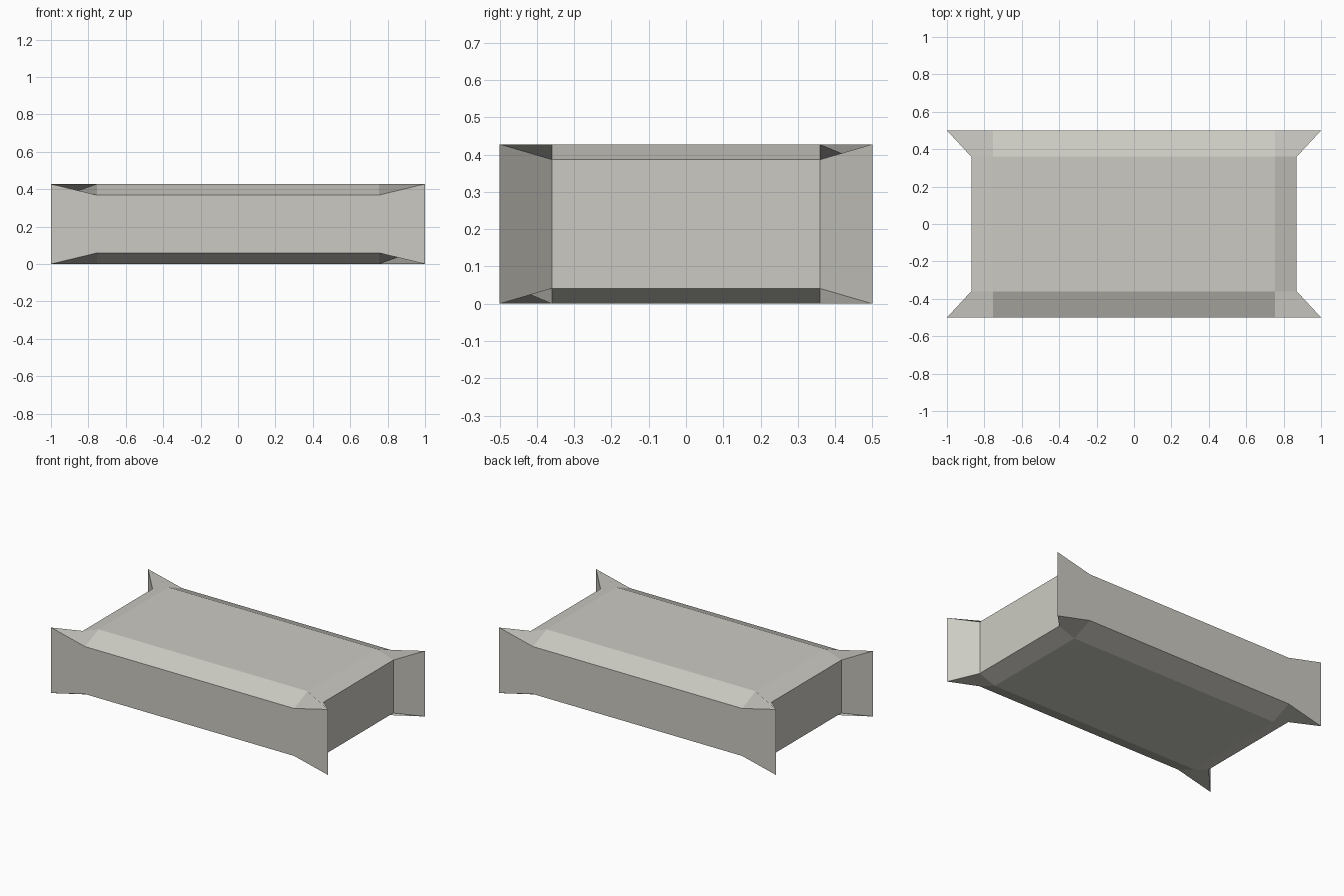
import bpy, bmesh
from mathutils import Vector

if "Cube" in bpy.data.objects:
    bpy.data.objects.remove(bpy.data.objects["Cube"])

# Overall half sizes, and the inset positions next to each flared corner
HX, HY, HZ = 1.0, 0.5, 0.214
PX, PY = 0.755, 0.36     # raised top / bottom panel
SIDE_X = 0.87            # end wall
LONG_Z = HZ - 0.059      # edge height along the long walls
SIDE_Z = HZ - 0.041      # edge height along the end walls

bm = bmesh.new()
corner = {}
for sx in (-1, 1):
    for sy in (-1, 1):
        for sz in (-1, 1):
            pts = dict(tip=(HX, HY, HZ), long=(PX, HY, LONG_Z),
                       side=(SIDE_X, PY, SIDE_Z), panel=(PX, PY, HZ))
            for name, (x, y, z) in pts.items():
                corner[name, sx, sy, sz] = bm.verts.new((sx * x, sy * y, sz * z + HZ))


def face(keys, outward):
    f = bm.faces.new([corner[k] for k in keys])
    f.normal_update()
    if f.normal.dot(Vector(outward)) < 0:
        f.normal_flip()


# Top and bottom: raised panel, sloped bands and flared corner pieces
for sz in (-1, 1):
    up = (0, 0, sz)
    face([("panel", -1, -1, sz), ("panel", 1, -1, sz),
          ("panel", 1, 1, sz), ("panel", -1, 1, sz)], up)
    for s in (-1, 1):
        face([("panel", -1, s, sz), ("panel", 1, s, sz),
              ("long", 1, s, sz), ("long", -1, s, sz)], up)
        face([("panel", s, -1, sz), ("panel", s, 1, sz),
              ("side", s, 1, sz), ("side", s, -1, sz)], up)
        for sy in (-1, 1):
            # The fold of each corner piece alternates around the body
            if s * sy * sz > 0:
                order = ("side", "tip", "long", "panel")
            else:
                order = ("panel", "long", "tip", "side")
            face([(n, s, sy, sz) for n in order], up)

for s in (-1, 1):
    # Long flat walls
    face([("tip", -1, s, -1), ("long", -1, s, -1), ("long", 1, s, -1), ("tip", 1, s, -1),
          ("tip", 1, s, 1), ("long", 1, s, 1), ("long", -1, s, 1), ("tip", -1, s, 1)],
         (0, s, 0))
    # Recessed end walls with a flap at each side
    face([("side", s, -1, -1), ("side", s, 1, -1),
          ("side", s, 1, 1), ("side", s, -1, 1)], (s, 0, 0))
    for sy in (-1, 1):
        face([("side", s, sy, -1), ("tip", s, sy, -1),
              ("tip", s, sy, 1), ("side", s, sy, 1)], (s, 0, 0))

mesh = bpy.data.meshes.new("flared_block")
bm.to_mesh(mesh)
bm.free()
mat = bpy.data.materials.new("warm light grey")
mat.diffuse_color = (0.60, 0.59, 0.54, 1)
mat.use_nodes = True
mat.node_tree.nodes["Principled BSDF"].inputs["Base Color"].default_value = mat.diffuse_color
mesh.materials.append(mat)
bpy.context.collection.objects.link(bpy.data.objects.new("flared_block", mesh))
